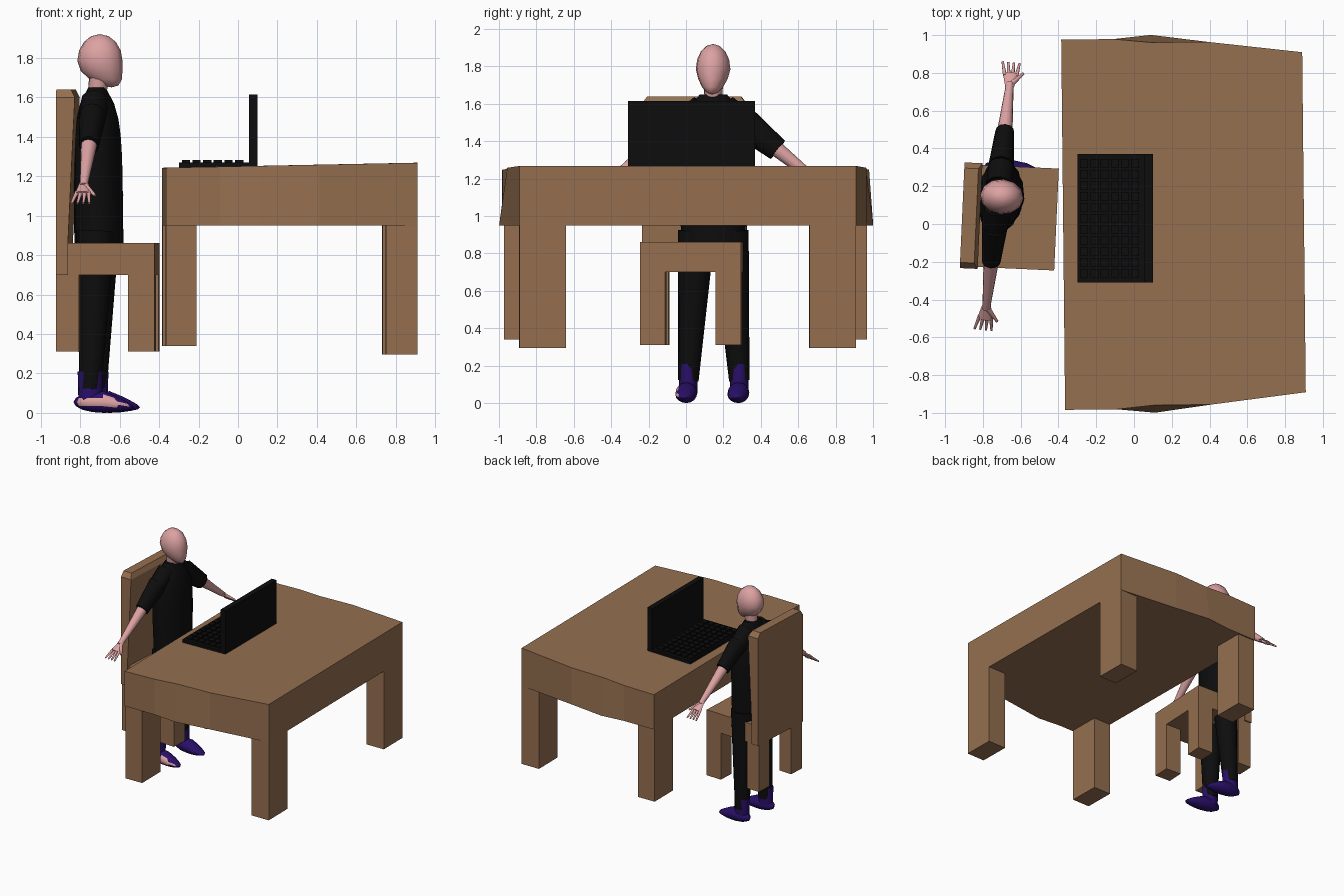
import bpy, bmesh, math
from mathutils import Vector, Matrix

cube = bpy.data.objects.get("Cube")
if cube:
    bpy.data.objects.remove(cube, do_unlink=True)


def material(name, *colour):
    mat = bpy.data.materials.new(name)
    mat.use_nodes = True
    mat.diffuse_color = (*colour, 1)
    mat.node_tree.nodes["Principled BSDF"].inputs["Base Color"].default_value = (*colour, 1)
    return mat


wood = material("brown wood", .3, .16, .08)
skin = material("pink skin", .72, .36, .36)
black = material("black", .004, .004, .004)
purple = material("purple shoe", .022, .005, .14)


def frame(x, y, degrees):
    return Matrix.Translation((x, y, 0)) @ Matrix.Rotation(math.radians(degrees), 4, 'Z')


def finish(name, bm, mat, place, smooth):
    """Turn a bmesh into a placed, coloured object."""
    bmesh.ops.transform(bm, matrix=place, verts=bm.verts)
    bmesh.ops.recalc_face_normals(bm, faces=bm.faces)
    mesh = bpy.data.meshes.new(name)
    bm.to_mesh(mesh)
    bm.free()
    mesh.materials.append(mat)
    part = bpy.data.objects.new(name, mesh)
    bpy.context.collection.objects.link(part)
    if smooth:
        bpy.ops.object.select_all(action='DESELECT')
        part.select_set(True)
        bpy.context.view_layer.objects.active = part
        bpy.ops.object.shade_smooth_by_angle(angle=math.radians(50))
    return part


def loft(name, rings, mat, place, smooth=False):
    """Join point rings of equal length into a closed solid."""
    bm = bmesh.new()
    loops = [[bm.verts.new(point) for point in ring] for ring in rings]
    for low, high in zip(loops, loops[1:]):
        for i in range(len(low)):
            bm.faces.new((low[i - 1], low[i], high[i], high[i - 1]))
    bm.faces.new(loops[0])
    bm.faces.new(loops[-1])
    return finish(name, bm, mat, place, smooth)


def rectangle(x, y, z):
    return [(x[0], y[0], z), (x[1], y[0], z), (x[1], y[1], z), (x[0], y[1], z)]


def box(name, x, y, z, mat, place):
    return loft(name, [rectangle(x, y, height) for height in z], mat, place)


def ellipse(centre, normal, wide, deep, sides=12):
    """Ring of points square to the normal, with its wide radius along x."""
    u = (Vector((1, 0, 0)) - normal * normal.x).normalized()
    v = normal.cross(u)
    turns = [math.tau * i / sides for i in range(sides)]
    return [centre + u * wide * math.cos(t) + v * deep * math.sin(t) for t in turns]


def limb(name, start, end, start_radius, end_radius, mat, place, flat=1):
    """Tapered round bar between two points."""
    normal = (end - start).normalized()
    ends = [(start, start_radius), (end, end_radius)]
    loft(name, [ellipse(p, normal, r, r * flat) for p, r in ends], mat, place, True)


def blob(name, shape, mat, place):
    """Sphere whose unit points are reshaped by a rule."""
    bm = bmesh.new()
    bmesh.ops.create_uvsphere(bm, u_segments=12, v_segments=8, radius=1)
    for vert in bm.verts:
        vert.co = shape(*vert.co)
    return finish(name, bm, mat, place, True)


sides = ((1, "left"), (-1, "right"))

# Table: the slab narrows towards the far end and flares at mid length
table = frame(0, 0, .6)
slab = []
for x, half, flare in ((-.375, .98, 0), (-.1, .98, 0), (.1, .96, .04), (.4, .96, 0), (.9, .9, 0)):
    top, bottom, foot = 1.25 + x / 50, .95, half + flare
    slab.append([(x, -half, top), (x, half, top), (x, foot, bottom), (x, -foot, bottom)])
loft("table_top", slab, wood, table)

# Chair: the backrest is thicker at the top, with a chamfered upper edge
chair = frame(-.66, .035, -2.6)
box("chair_seat", (-.24, .25), (-.27, .27), (.7, .86), wood, chair)
rear = -.25
backrest = [rectangle((rear, front), (-half, half), z) for z, front, half in (
    (.7, -.19, .28), (.86, -.19, .28), (1.6, -.155, .28), (1.64, -.175, .25))]
loft("chair_back", backrest, wood, chair)

# Legs of both pieces of furniture
for s, label in sides:
    box("table_back_leg_" + label, (-.375, -.22), (s * .72, s * .97), (.34, .96), wood, table)
    box("table_front_leg_" + label, (.74, .9), (s * .65, s * .9), (.295, .96), wood, table)
    for end, x in (("front", (.115, .25)), ("back", (rear, -.135))):
        box(f"chair_{end}_leg_{label}", x, (s * .135, s * .27), (.31, .71), wood, chair)

# Laptop with rows of raised keys
laptop = frame(0, .03, 0)
box("laptop_base", (-.3, .1), (-.34, .34), (1.24, 1.27), black, laptop)
box("laptop_screen", (.055, .1), (-.34, .34), (1.25, 1.615), black, laptop)
for row in range(6):
    for column in range(11):
        x, y = row * .054 - .285, column * .058 - .313
        box("laptop_key", (x, x + .042), (y, y + .046), (1.26, 1.283), black, laptop)

# Person, standing and facing +x
body = frame(-.7, .145, -6)
up = Vector((0, 0, 1))

# Torso: nearly straight, rounding in at the shoulders up to the collar
torso = []
for step in range(11):
    t = step / 10
    rounding = max(.35, math.sqrt(1 - t ** 6))
    centre = Vector((-.005 - t * .01, 0, .85 + t * .8))
    torso.append(ellipse(centre, up, .125 * rounding, (.17 + t * .04) * rounding))
loft("torso", torso, black, body, True)
limb("neck", Vector((-.02, 0, 1.58)), Vector((0, 0, 1.72)), .042, .055, skin, body)


def head_shape(x, y, z):
    jaw = max(0, -z)
    return .115 * x + .06 * jaw * jaw, .093 * y * (1 - .2 * jaw), 1.785 + .135 * z


blob("head", head_shape, skin, body)

for s, label in sides:
    # Straight arm, spread outward and down
    def arm(reach, x=-.02):
        return Vector((x, s * reach, 1.63 - .8 * reach))

    limb("shoulder_" + label, arm(.06), arm(.17), .07, .068, black, body)
    limb("sleeve_" + label, arm(.16), arm(.345), .068, .05, black, body, 1.25)
    limb("forearm_" + label, arm(.32), arm(.6), .043, .02, skin, body)
    limb("palm_" + label, arm(.57), arm(.65), .02, .042, skin, body, .4)

    # Four fingers fan out and the thumb points forward
    for finger in range(4):
        spread = finger - 1.5
        limb("finger_" + label, arm(.64, spread * .02 - .02), arm(.71, spread * .03 - .025),
             .011, .006, skin, body)
    limb("thumb_" + label, arm(.6, -.01), arm(.66, .045), .015, .007, skin, body)

    # Leg and ankle cuff
    ankle = Vector((-.035, s * .137, .12))
    limb("leg_" + label, Vector((-.01, s * .09, .92)), ankle, .1, .055, black, body)
    limb("shoe_cuff_" + label, ankle - up * .07, ankle + up * .09, .06, .064, purple, body, .8)

    # Shoe: flat on the ground, lower towards the toe
    def shoe_shape(x, y, z):
        height = .055 * (1 - .5 * max(0, x))
        return .035 + .155 * x, s * .14 + .058 * y, height * (1 + z)

    shoe = blob("shoe_" + label, shoe_shape, purple, body)

    # Bare skin shows on the outer side of the right shoe
    if s < 0:
        shoe.data.materials.append(skin)
        for face in shoe.data.polygons:
            if face.normal.y < -.6 and .03 < face.center.z < .08:
                face.material_index = 1
